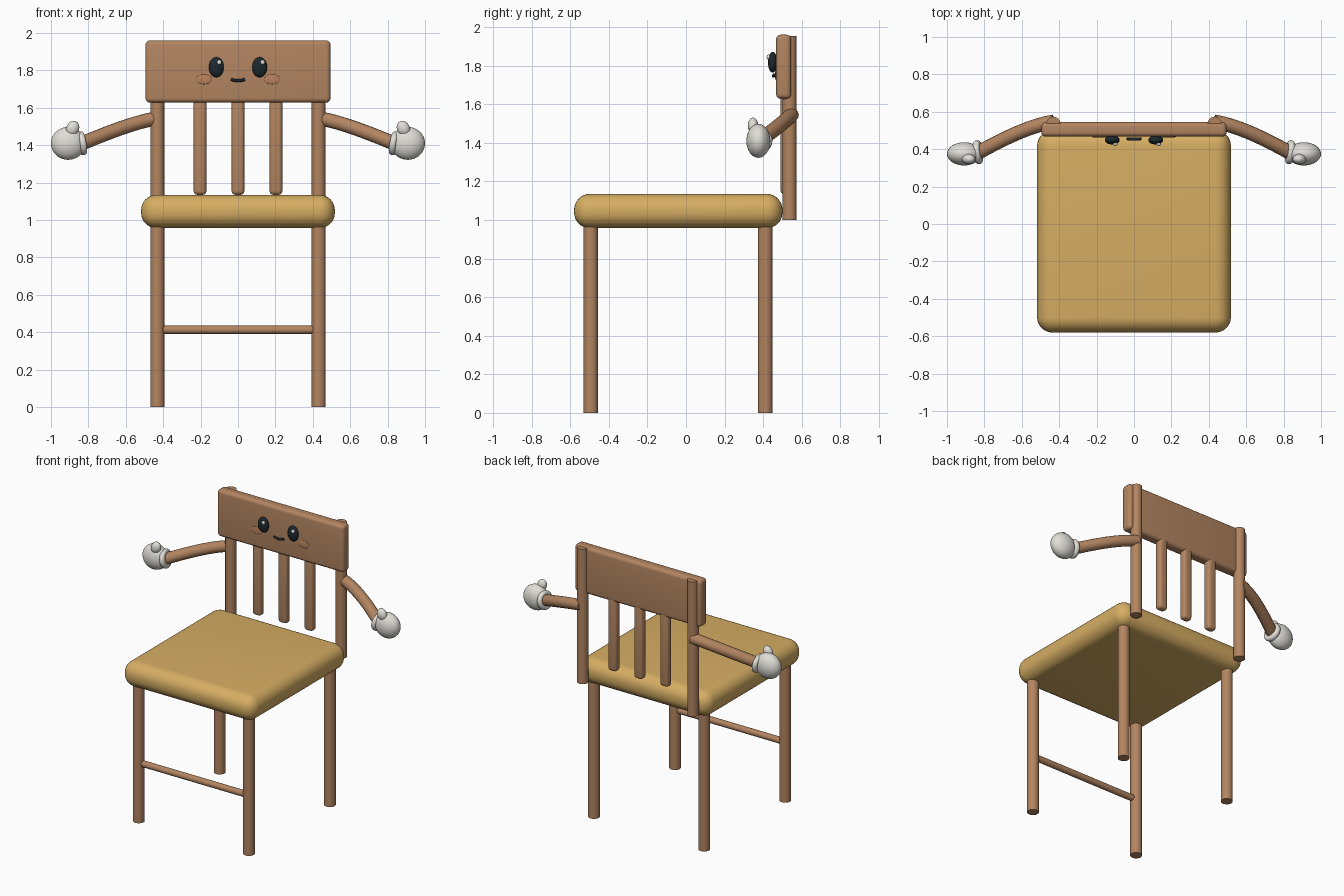
import bpy, math
from mathutils import Vector

if "Cube" in bpy.data.objects:
    bpy.data.objects.remove(bpy.data.objects["Cube"])


def material(name, rgb):
    m = bpy.data.materials.new(name)
    m.diffuse_color = (*rgb, 1)
    m.use_nodes = True
    m.node_tree.nodes["Principled BSDF"].inputs["Base Color"].default_value = m.diffuse_color
    return m


WOOD = material("brown wood", (0.45, 0.235, 0.12))
CUSHION = material("golden cushion", (0.67, 0.42, 0.125))
WHITE = material("glove white", (0.75, 0.73, 0.68))
DARK = material("dark ink", (0.012, 0.022, 0.027))
BLUSH = material("cheek blush", (0.49, 0.225, 0.115))


def finish(name, mat, angle=40):
    o = bpy.context.object
    o.name = name
    o.data.materials.clear()
    o.data.materials.append(mat)
    bpy.ops.object.shade_smooth_by_angle(angle=math.radians(angle))
    return o


def box(name, mat, lo, hi, bevel, segments=4):
    lo, hi = Vector(lo), Vector(hi)
    bpy.ops.mesh.primitive_cube_add(size=1, location=(lo + hi) / 2)
    bpy.context.object.scale = hi - lo
    bpy.ops.object.transform_apply(location=False, rotation=False, scale=True)
    b = bpy.context.object.modifiers.new("bevel", 'BEVEL')
    b.width, b.segments = bevel, segments
    bpy.ops.object.modifier_apply(modifier="bevel")
    return finish(name, mat)


def rod(name, mat, a, b, r):
    a, b = Vector(a), Vector(b)
    bpy.ops.mesh.primitive_cylinder_add(
        vertices=24, radius=r, depth=(b - a).length, location=(a + b) / 2,
        rotation=(b - a).to_track_quat('Z', 'Y').to_euler())
    return finish(name, mat)


def ball(name, mat, loc, radii, rot=(0, 0, 0)):
    bpy.ops.mesh.primitive_uv_sphere_add(segments=32, ring_count=16, radius=1,
                                         location=loc, rotation=rot)
    bpy.context.object.scale = radii
    bpy.ops.object.transform_apply(location=False, rotation=False, scale=True)
    return finish(name, mat, 60)


def tube(name, mat, a, ha, hb, b, r):
    # one Bezier segment with a round section
    c = bpy.data.curves.new(name, 'CURVE')
    c.dimensions = '3D'
    c.bevel_depth, c.bevel_resolution, c.resolution_u = r, 5, 16
    c.use_fill_caps = True
    s = c.splines.new('BEZIER')
    s.bezier_points.add(1)
    a, ha, hb, b = map(Vector, (a, ha, hb, b))
    for p, co, left, right in ((s.bezier_points[0], a, a * 2 - ha, ha),
                               (s.bezier_points[1], b, hb, b * 2 - hb)):
        p.handle_left_type = p.handle_right_type = 'FREE'
        p.co, p.handle_left, p.handle_right = co, left, right
    o = bpy.data.objects.new(name, c)
    bpy.context.collection.objects.link(o)
    bpy.ops.object.select_all(action='DESELECT')
    o.select_set(True)
    bpy.context.view_layer.objects.active = o
    bpy.ops.object.convert(target='MESH')
    return finish(name, mat)


# seat and backrest
box("seat", CUSHION, (-0.518, -0.58, 0.957), (0.518, 0.50, 1.135), 0.082, 8)
box("backrest_board", WOOD, (-0.495, 0.467, 1.628), (0.495, 0.545, 1.96), 0.024, 5)
for i, x in enumerate((-0.203, 0, 0.203)):
    box(f"slat_{i + 1}", WOOD, (x - 0.034, 0.489, 1.135), (x + 0.034, 0.543, 1.68), 0.02, 4)
rod("front_rung", WOOD, (-0.43, -0.493, 0.413), (0.43, -0.493, 0.413), 0.022)

# mouth
tube("mouth", DARK, (-0.037, 0.456, 1.753), (-0.018, 0.453, 1.743),
     (0.018, 0.453, 1.743), (0.037, 0.456, 1.753), 0.008)

for s, side in ((-1, "left"), (1, "right")):
    # legs and back posts
    x = 0.431 * s
    rod(f"front_leg_{side}", WOOD, (x, -0.493, 0), (x, -0.493, 1.0), 0.038)
    rod(f"back_leg_{side}", WOOD, (x, 0.411, 0), (x, 0.411, 1.0), 0.038)
    rod(f"back_post_{side}", WOOD, (x, 0.537, 1.0), (x, 0.537, 1.953), 0.037)

    # arm and gloved hand
    tube(f"arm_{side}", WOOD, (0.43 * s, 0.547, 1.545), (0.56 * s, 0.525, 1.522),
         (0.70 * s, 0.455, 1.465), (0.84 * s, 0.378, 1.408), 0.038)
    cuff = Vector((0.834 * s, 0.384, 1.411))
    d = Vector((0.017 * s, -0.002, -0.003))
    o = rod(f"cuff_{side}", WHITE, cuff - d, cuff + d, 0.064)
    b = o.modifiers.new("bevel", 'BEVEL')
    b.width, b.segments = 0.014, 4
    bpy.ops.object.modifier_apply(modifier="bevel")
    finish(f"cuff_{side}", WHITE, 50)
    ball(f"hand_{side}", WHITE, (0.908 * s, 0.375, 1.41), (0.092, 0.062, 0.088))
    ball(f"thumb_{side}", WHITE, (0.884 * s, 0.347, 1.49), (0.034, 0.027, 0.042),
         (0, math.radians(-25 * s), 0))

    # eye, highlight and cheek
    ball(f"eye_{side}", DARK, (0.116 * s, 0.449, 1.817), (0.04, 0.024, 0.054))
    ball(f"eye_highlight_{side}", WHITE, (0.116 * s + 0.016, 0.427, 1.844),
         (0.012, 0.009, 0.013))
    ball(f"cheek_{side}", BLUSH, (0.183 * s, 0.466, 1.752), (0.042, 0.0048, 0.026))
